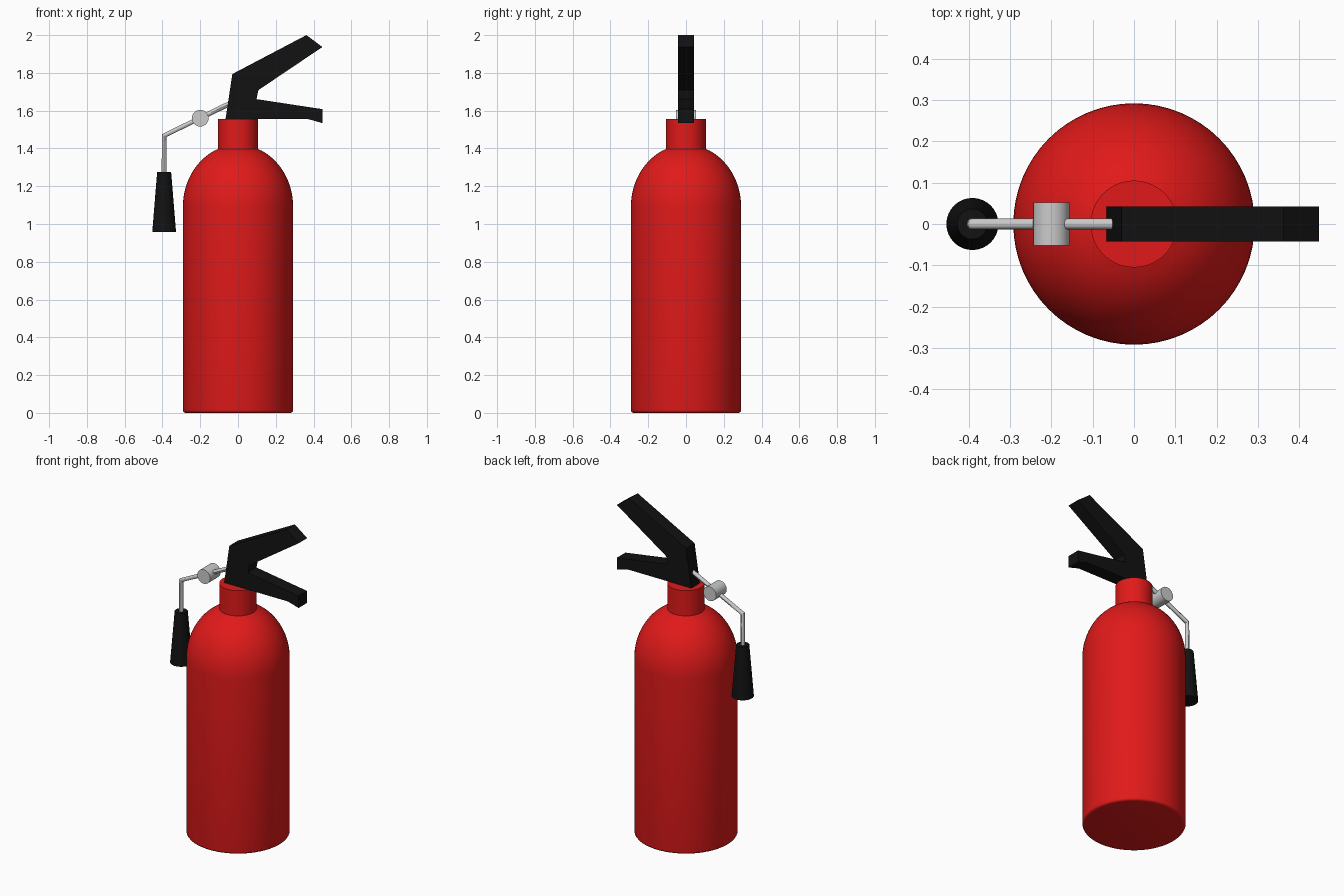
import bpy, bmesh, math

if "Cube" in bpy.data.objects:
    bpy.data.objects.remove(bpy.data.objects["Cube"])


def material(name, rgb):
    m = bpy.data.materials.new(name)
    m.diffuse_color = (*rgb, 1)
    m.use_nodes = True
    m.node_tree.nodes["Principled BSDF"].inputs["Base Color"].default_value = m.diffuse_color
    return m


RED = material("red_paint", (0.75, 0.01, 0.01))
BLACK = material("black_plastic", (0.006, 0.006, 0.006))


def shade(ob, mat=None):
    bpy.ops.object.select_all(action='DESELECT')
    bpy.context.view_layer.objects.active = ob
    ob.select_set(True)
    bpy.ops.object.shade_smooth_by_angle(angle=math.radians(32))
    if mat:
        ob.data.materials.append(mat)


def add_mesh(name, verts, faces, mat=None):
    me = bpy.data.meshes.new(name)
    me.from_pydata(verts, [], faces)
    bm = bmesh.new()
    bm.from_mesh(me)
    bmesh.ops.recalc_face_normals(bm, faces=bm.faces)
    bm.to_mesh(me)
    bm.free()
    ob = bpy.data.objects.new(name, me)
    bpy.context.collection.objects.link(ob)
    shade(ob, mat)
    return ob


def lathe(name, profile, n=64, mat=None):
    """Revolve (radius, z) points around z and cap both ends."""
    verts = [(r * math.cos(2 * math.pi * i / n), r * math.sin(2 * math.pi * i / n), z)
             for r, z in profile for i in range(n)]
    faces = [(k * n + i, k * n + (i + 1) % n, (k + 1) * n + (i + 1) % n, (k + 1) * n + i)
             for k in range(len(profile) - 1) for i in range(n)]
    faces += [tuple(range(n)), tuple(range(len(verts) - n, len(verts)))]
    return add_mesh(name, verts, faces, mat)


def extrude_xz(name, outline, half, mat):
    """Extrude an (x, z) outline evenly to both sides of y = 0."""
    n = len(outline)
    verts = [(x, y, z) for y in (-half, half) for x, z in outline]
    faces = [tuple(range(n)), tuple(range(n, 2 * n))]
    faces += [(i, (i + 1) % n, n + (i + 1) % n, n + i) for i in range(n)]
    return add_mesh(name, verts, faces, mat)


# Tank: rounded foot, straight wall, elliptical shoulder and neck
R, NECK = 0.292, 0.105
foot = [(R - 0.015 + 0.015 * math.sin(a), 0.015 - 0.015 * math.cos(a))
        for a in (math.pi / 8 * i for i in range(5))]
end = math.acos(NECK / R)
shoulder = [(R * math.cos(end * i / 16), 1.09 + 0.33 * math.sin(end * i / 16)) for i in range(17)]
lathe("tank", foot + shoulder + [(NECK, 1.555)], mat=RED)

# Forked grip: squeeze lever above, carrying handle below
extrude_xz("grip", [(-0.066, 1.555), (-0.03, 1.794), (0.362, 2.0), (0.447, 1.937),
                    (0.108, 1.709), (0.098, 1.661), (0.447, 1.608), (0.447, 1.534),
                    (0.373, 1.555)], 0.042, BLACK)

# Bent discharge pipe
HX = -0.391
curve = bpy.data.curves.new("pipe", 'CURVE')
curve.dimensions = '3D'
curve.bevel_depth = 0.0135
curve.bevel_resolution = 4
curve.use_fill_caps = True
spline = curve.splines.new('POLY')
spline.points.add(2)
for p, (x, z) in zip(spline.points, [(HX, 1.26), (HX, 1.468), (-0.03, 1.644)]):
    p.co = (x, 0, z, 1)
pipe = bpy.data.objects.new("pipe", curve)
bpy.context.collection.objects.link(pipe)
bpy.ops.object.select_all(action='DESELECT')
bpy.context.view_layer.objects.active = pipe
pipe.select_set(True)
bpy.ops.object.convert(target='MESH')
shade(bpy.context.object)

# Swivel joint across the pipe
joint = lathe("swivel_joint", [(0.044, -0.052), (0.044, 0.052)], 32)
joint.rotation_euler.x = math.pi / 2
joint.location = (-0.2, 0, 1.56)

# Flared nozzle
nozzle = lathe("nozzle", [(0.063, 0.957), (0.037, 1.276)], 32, BLACK)
nozzle.location.x = HX
